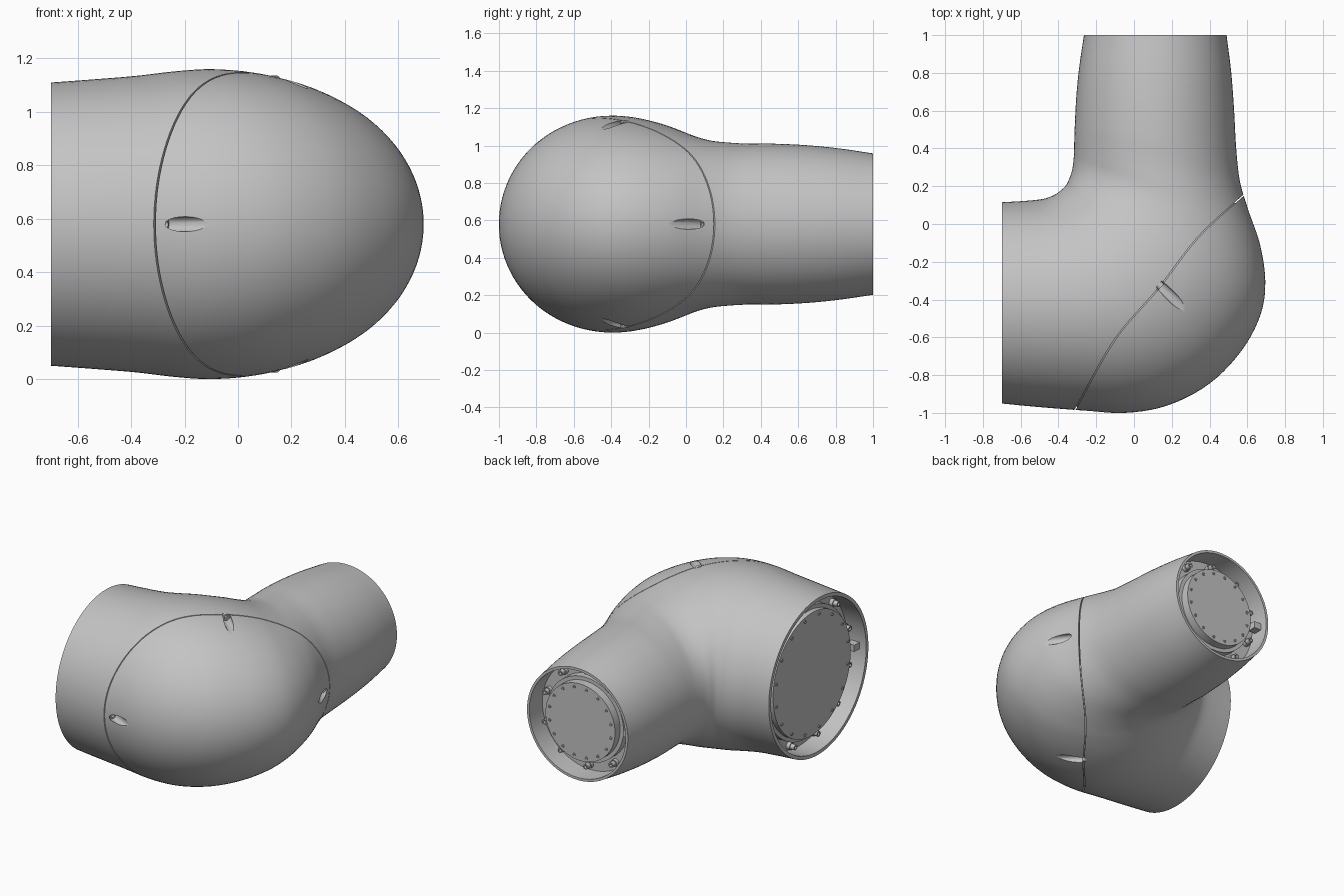
import bpy, bmesh, math
from mathutils import Vector, Matrix

if "Cube" in bpy.data.objects:
    bpy.data.objects.remove(bpy.data.objects["Cube"], do_unlink=True)

MID = 0.58      # height of the joint's axis
SEG = 96

grey = bpy.data.materials.new("light_grey")
grey.use_nodes = True
COLOUR = (0.55, 0.55, 0.55, 1)
grey.diffuse_color = COLOUR
grey.node_tree.nodes["Principled BSDF"].inputs["Base Color"].default_value = COLOUR


def make(name, bm):
    """Turn a bmesh into a named object in the shared colour."""
    bmesh.ops.recalc_face_normals(bm, faces=bm.faces[:])
    mesh = bpy.data.meshes.new(name)
    bm.to_mesh(mesh)
    bm.free()
    mesh.materials.append(grey)
    obj = bpy.data.objects.new(name, mesh)
    bpy.context.collection.objects.link(obj)
    return obj


def activate(obj):
    bpy.ops.object.select_all(action='DESELECT')
    obj.select_set(True)
    bpy.context.view_layer.objects.active = obj


def smooth(obj):
    activate(obj)
    bpy.ops.object.shade_smooth_by_angle(angle=math.radians(30))


def spline(points, steps):
    """Catmull-Rom curve through points of any dimension."""
    p = [Vector(q) for q in points]
    p = [p[0] * 2 - p[1]] + p + [p[-1] * 2 - p[-2]]
    out = []
    for a, b, c, d in zip(p, p[1:], p[2:], p[3:]):
        for k in range(steps):
            t = k / steps
            out.append((b * 2 + (c - a) * t + (a * 2 - b * 5 + c * 4 - d) * t * t
                        + (b * 3 - a - c * 3 + d) * t ** 3) / 2)
    return out + [p[-2]]


def section(s, scale=1.0, shift=(0, 0, 0)):
    """Elliptical cross-section spanning an outer and an inner plan point."""
    ox, oy, ix, iy, h = s
    centre = Vector(((ox + ix) / 2, (oy + iy) / 2, MID)) + Vector(shift)
    half = Vector(((ox - ix) / 2, (oy - iy) / 2, 0)) * scale
    up = Vector((0, 0, h * scale))
    angles = [math.tau * i / SEG for i in range(SEG)]
    return [centre + half * math.cos(a) + up * math.sin(a) for a in angles]


def loft(name, rings):
    bm = bmesh.new()
    loops = [[bm.verts.new(p) for p in ring] for ring in rings]
    for a, b in zip(loops, loops[1:]):
        for i in range(SEG):
            j = (i + 1) % SEG
            bm.faces.new((a[i], a[j], b[j], b[i]))
    bm.faces.new(loops[0])
    bm.faces.new(loops[-1])
    return make(name, bm)


def cylinder(bm, base, axis, r, h, seg=24, socket=False):
    """Cylinder standing on base along axis, optionally with a sunk socket."""
    axis = Vector(axis).normalized()
    place = Matrix.Translation(Vector(base) + axis * h / 2) @ axis.to_track_quat('Z', 'Y').to_matrix().to_4x4()
    new = bmesh.ops.create_cone(bm, cap_ends=True, segments=seg, radius1=r, radius2=r,
                                depth=h, matrix=place)
    if socket:
        bm.normal_update()
        top = max({f for v in new["verts"] for f in v.link_faces}, key=lambda f: f.normal.dot(axis))
        bmesh.ops.inset_region(bm, faces=[top], thickness=r * 0.45)
        bmesh.ops.inset_region(bm, faces=[top], thickness=r * 0.05, depth=-h * 0.5)


def cut(obj, cutter):
    mod = obj.modifiers.new("cut", 'BOOLEAN')
    mod.operation = 'DIFFERENCE'
    mod.solver = 'EXACT'
    mod.object = cutter
    activate(obj)
    bpy.ops.object.modifier_apply(modifier=mod.name)


# Elbow body: outer x, y, inner x, y and half height along the bend
KEYS = [
    (-.70, -.95, -.70, .115, .53), (-.55, -.965, -.58, .122, .54),
    (-.30, -.985, -.48, .133, .554), (-.05, -1, -.42, .155, .572),
    (.18, -.96, -.385, .18, .58), (.40, -.845, -.36, .205, .57),
    (.57, -.67, -.345, .235, .545), (.67, -.48, -.333, .265, .51),
    (.695, -.30, -.325, .30, .475), (.665, -.10, -.32, .34, .447),
    (.60, .09, -.317, .39, .435), (.56, .23, -.316, .45, .43),
    (.541, .40, -.313, .53, .43), (.53, .60, -.305, .68, .422),
    (.515, .80, -.29, .83, .405), (.49, 1, -.265, 1, .378)]
STEPS = 5
WALL, DEPTH = 0.955, 0.14
path = spline(KEYS, STEPS)
start, end = path[0], path[-1]
rings = [section(start, WALL, (DEPTH, 0, 0)), section(start, WALL)]
rings += [section(s) for s in path]
rings += [section(end, WALL), section(end, WALL, (0, -DEPTH, 0))]
body = loft("elbow_housing", rings)

# Core that closes the bottom of the seam
core = loft("inner_core", [section(s, 0.972) for s in path[2 * STEPS:10 * STEPS + 1]])

# Seam between the housing and its cover
seam = spline([(-.43, -1.2), (-.31, -.98), (-.10, -.61), (.127, -.344), (.34, -.07),
               (.57, .143), (.74, .28)], 6)
bm = bmesh.new()
outline = []
for side in (1, -1):
    edge = []
    for i, p in enumerate(seam):
        t = (seam[min(i + 1, len(seam) - 1)] - seam[max(i - 1, 0)]).normalized()
        edge.append((p.x - t.y * side * 0.003, p.y + t.x * side * 0.003, -0.1))
    outline += edge[::side]
face = bm.faces.new([bm.verts.new(p) for p in outline])
sheet = bmesh.ops.extrude_face_region(bm, geom=[face])
bmesh.ops.translate(bm, vec=(0, 0, 1.4), verts=[v for v in sheet["geom"] if isinstance(v, bmesh.types.BMVert)])
seam_cutter = make("seam_cutter", bm)

# Slanted screw pockets around the seam
POCKETS = [((-.285, -.95, MID), (.9, -.44, 0)), ((.557, .105, MID), (.6, -.8, 0)),
           ((.13, -.32, MID + .535), (.73, -.68, 0)), ((.13, -.32, MID - .535), (.73, -.68, 0))]
bm, screws = bmesh.new(), bmesh.new()
for pos, axis in POCKETS:
    cylinder(bm, pos, axis, 0.028, 0.4)
    cylinder(screws, Vector(pos) - Vector(axis) * 0.005, axis, 0.021, 0.025, 16, True)
pocket_cutter = make("pocket_cutter", bm)
smooth(make("cover_screws", screws))

cut(body, seam_cutter)
for part in (body, core):
    cut(part, pocket_cutter)
    smooth(part)
for helper in (seam_cutter, pocket_cutter):
    bpy.data.objects.remove(helper, do_unlink=True)


def flange(name, centre, out, hub_r, hub_top, bolt_r, count, tab_dir, wall_r):
    """Hub plate, collar, bolt circles and a locating tab in an open end."""
    centre, out, tab_dir = Vector(centre), Vector(out), Vector(tab_dir)
    floor = centre - out * (DEPTH + 0.005)
    side = out.cross(Vector((0, 0, 1)))

    def around(r, n, depth):
        for i in range(n):
            a = math.tau * (i + 0.5) / n
            yield centre - out * depth + side * r * math.cos(a) + Vector((0, 0, r * math.sin(a)))

    bm = bmesh.new()
    cylinder(bm, floor, out, hub_r, DEPTH + 0.005 - hub_top, 64)
    cylinder(bm, floor, out, hub_r + 0.025, 0.06, 64)
    smooth(make(name + "_hub", bm))

    bm = bmesh.new()
    for p in around(bolt_r, count, DEPTH + 0.005):
        cylinder(bm, p, out, 0.024, 0.03, 16)
        cylinder(bm, p, out, 0.018, 0.06, 16, True)
    for p in around(hub_r - 0.026, 16, hub_top + 0.004):
        cylinder(bm, p, out, 0.01, 0.01, 12, True)
    smooth(make(name + "_bolts", bm))

    bm = bmesh.new()
    bmesh.ops.create_cube(bm, size=1)
    bmesh.ops.scale(bm, vec=(0.06, 0.06, 0.045), verts=bm.verts)
    bmesh.ops.translate(bm, vec=centre - out * 0.08 + tab_dir * (wall_r - 0.025), verts=bm.verts)
    make(name + "_tab", bm)


flange("large_flange", (-.70, -.4175, MID), (-1, 0, 0), 0.415, 0.05, 0.475, 12, (0, -1, 0), 0.508)
flange("small_flange", (.1125, 1, MID), (0, 1, 0), 0.26, 0.03, 0.322, 10, (-1, 0, 0), 0.361)
